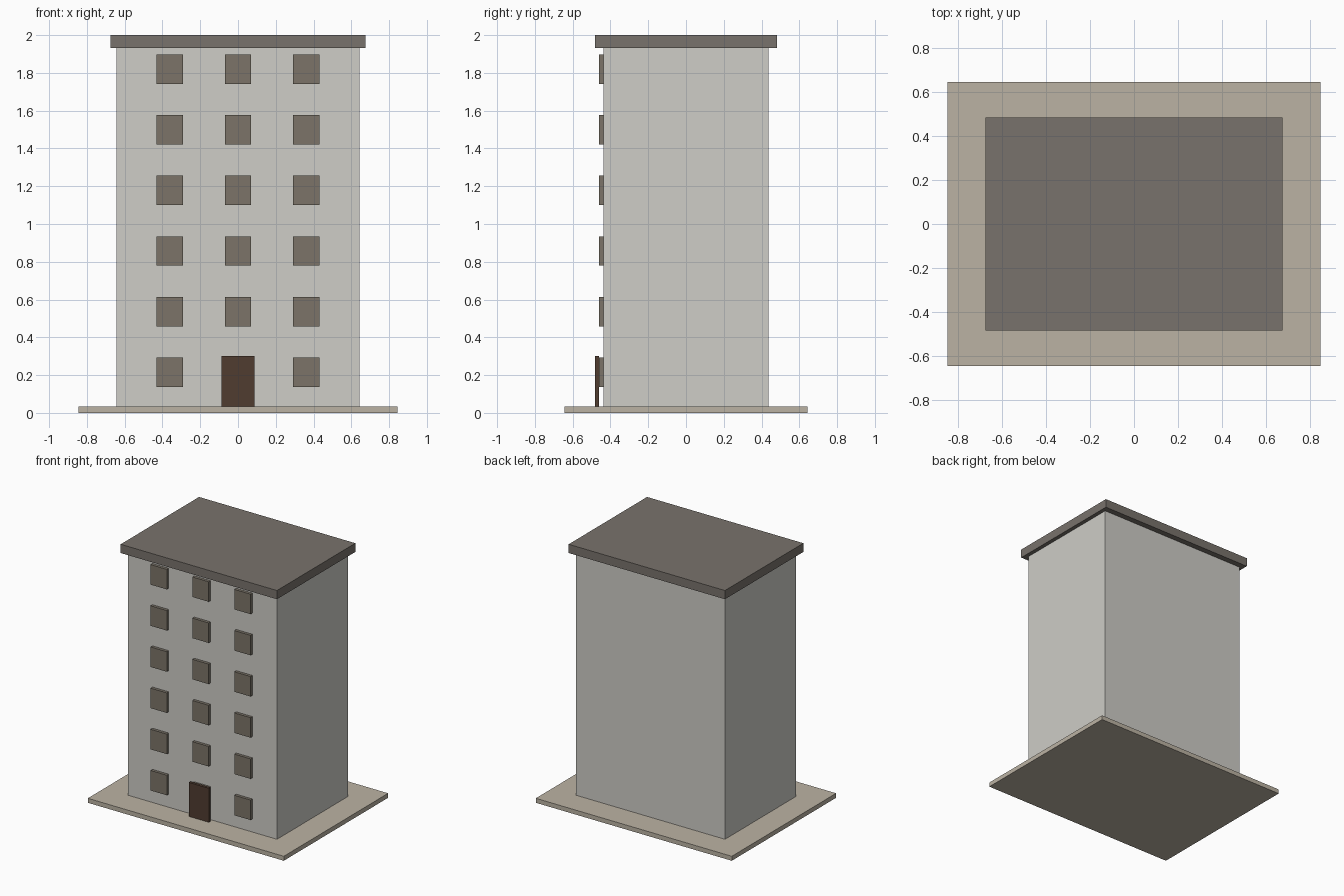
import bpy

if "Cube" in bpy.data.objects:
    bpy.data.objects.remove(bpy.data.objects["Cube"])


def material(name, rgb):
    m = bpy.data.materials.new(name)
    m.diffuse_color = (*rgb, 1)
    m.use_nodes = True
    m.node_tree.nodes["Principled BSDF"].inputs["Base Color"].default_value = m.diffuse_color
    return m


def box(name, x, y, z, mat=None):
    """Box from (min, max) ranges on each axis."""
    bpy.ops.mesh.primitive_cube_add(
        size=1, location=[(a + b) / 2 for a, b in (x, y, z)])
    o = bpy.context.object
    o.name = name
    o.scale = [b - a for a, b in (x, y, z)]
    bpy.ops.object.transform_apply(location=False, rotation=False, scale=True)
    if mat:
        o.data.materials.append(mat)
    return o


stone = material("stone", (0.50, 0.45, 0.37))
wall = material("wall", (0.62, 0.61, 0.57))
slate = material("slate", (0.19, 0.17, 0.15))
pane = material("pane", (0.20, 0.175, 0.14))
wood = material("wood", (0.08, 0.045, 0.03))

# Ground slab, main block and overhanging flat roof
box("base_slab", (-0.845, 0.845), (-0.643, 0.643), (0, 0.035), stone)
box("main_block", (-0.643, 0.643), (-0.438, 0.438), (0.035, 1.932), wall)
box("roof", (-0.674, 0.674), (-0.483, 0.483), (1.932, 2.0), slate)

# Front windows: six floors, three columns
for floor in range(6):
    zc = 0.215 + floor * 0.321
    for col in (-1, 0, 1):
        xc = col * 0.361
        box(f"window_{floor + 1}_{col + 2}", (xc - 0.07, xc + 0.07),
            (-0.461, -0.438), (zc - 0.078, zc + 0.078), pane)

# Door, standing in front of the window plane
box("door", (-0.087, 0.087), (-0.482, -0.461), (0.035, 0.30), wood)
